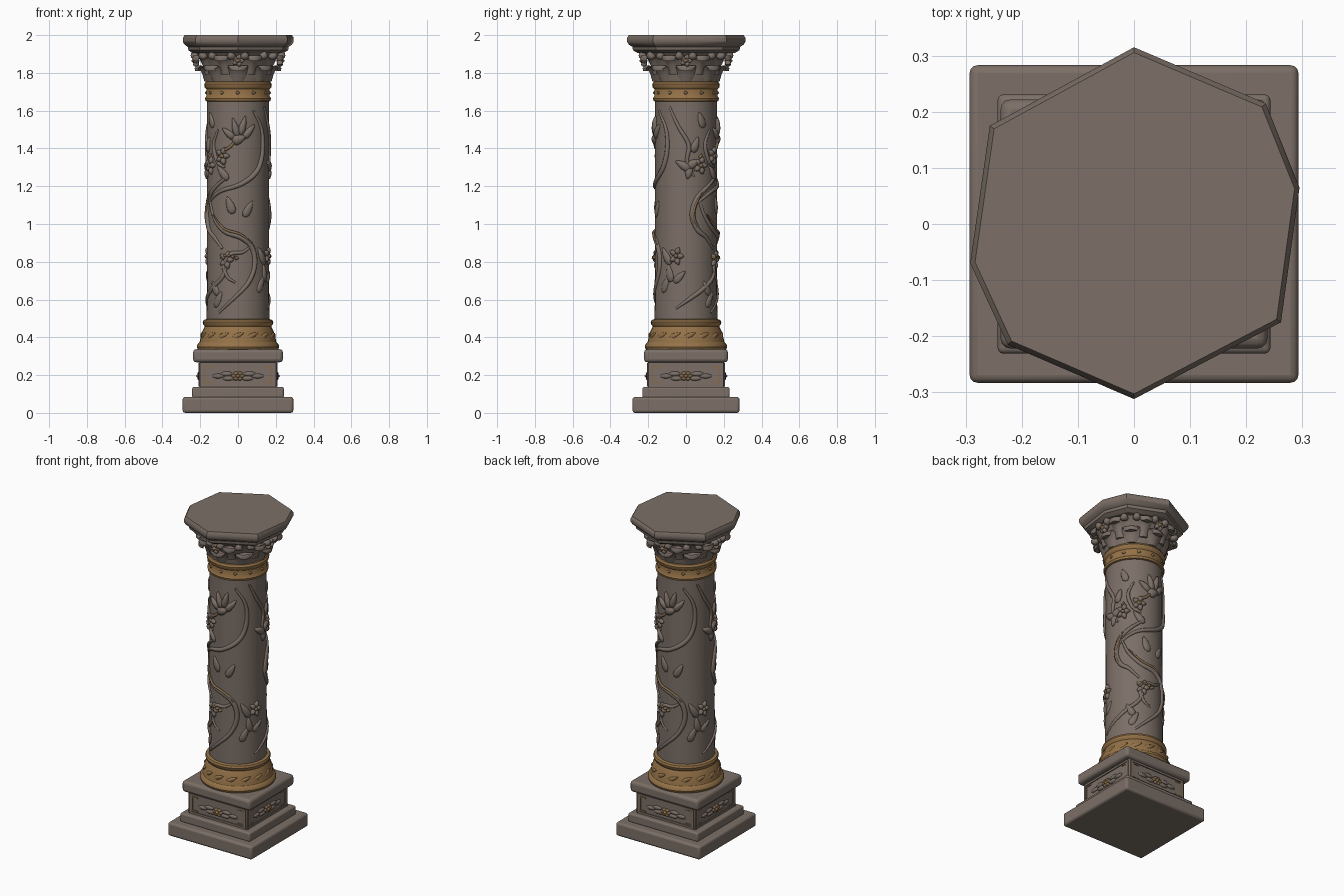
import bpy, bmesh
from math import sin, cos, pi, radians
from mathutils import Matrix, Vector

cube = bpy.data.objects.get("Cube")
if cube:
    bpy.data.objects.remove(cube, do_unlink=True)


def material(name, rgb):
    m = bpy.data.materials.new(name)
    m.use_nodes = True
    m.diffuse_color = (*rgb, 1)
    m.node_tree.nodes["Principled BSDF"].inputs["Base Color"].default_value = (*rgb, 1)
    return m


STONE = material("grey stone", (0.2, 0.16, 0.135))
GOLD = material("old gold", (0.3, 0.17, 0.065))
BRONZE = material("worn bronze", (0.23, 0.145, 0.075))
SHAFT_R = 0.163


def finish(name, bm, mat, angle=35):
    bmesh.ops.recalc_face_normals(bm, faces=bm.faces)
    me = bpy.data.meshes.new(name)
    bm.to_mesh(me)
    bm.free()
    me.materials.append(mat)
    me.shade_smooth()
    me.set_sharp_from_angle(angle=radians(angle))
    ob = bpy.data.objects.new(name, me)
    bpy.context.collection.objects.link(ob)
    return ob


def loft(name, rings, mat, angle=35):
    """Skin a stack of equal-length point rings and cap both ends."""
    bm = bmesh.new()
    loops = [[bm.verts.new(p) for p in ring] for ring in rings]
    for low, high in zip(loops, loops[1:]):
        for i in range(len(low)):
            j = (i + 1) % len(low)
            bm.faces.new((low[i], low[j], high[j], high[i]))
    bm.faces.new(loops[0])
    bm.faces.new(loops[-1])
    return finish(name, bm, mat, angle)


def lathe(name, profile, mat, n=32):
    ring = [(sin(2 * pi * i / n), cos(2 * pi * i / n)) for i in range(n)]
    return loft(name, [[(r * x, r * y, z) for x, y in ring] for r, z in profile], mat)


def block(name, hx, hy, z0, z1, bevel, mat=STONE):
    bm = bmesh.new()
    bmesh.ops.create_cube(bm, size=1, matrix=Matrix.Translation((0, 0, (z0 + z1) / 2))
                          @ Matrix.Diagonal((2 * hx, 2 * hy, z1 - z0, 1)))
    ob = finish(name, bm, mat)
    mod = ob.modifiers.new("Soft edges", "BEVEL")
    mod.width, mod.segments = bevel, 3
    return ob


def wrap(a, z, r):
    """Angle from the front in degrees, height and radius to a point."""
    return Vector((r * sin(radians(a)), -r * cos(radians(a)), z))


def bosses(name, specs, mat, r=SHAFT_R, turns=(0, 180)):
    """Flattened ovals bent round a cylinder: angle, z, length, width, depth, tilt."""
    bm = bmesh.new()
    for turn in turns:
        for a, z, length, width, depth, tilt in specs:
            made = bmesh.ops.create_icosphere(bm, subdivisions=2, radius=1)["verts"]
            t = radians(tilt)
            for v in made:
                p, q = v.co.x * length, v.co.y * width * (1 - 0.5 * v.co.x)
                u, w = p * cos(t) - q * sin(t), p * sin(t) + q * cos(t)
                v.co = wrap(a + turn + u / r * 180 / pi, z + w, r + v.co.z * depth)
    return finish(name, bm, mat, 60)


def vine(name, path, thick, mat, r=SHAFT_R, turns=(0, 180), steps=6):
    """Tapered stem through (angle, z) points, hugging the shaft."""
    cu = bpy.data.curves.new(name, "CURVE")
    cu.dimensions, cu.bevel_depth, cu.bevel_resolution = "3D", thick, 2
    cu.use_fill_caps = True
    pts = [Vector(p) for p in path]
    pts = [2 * pts[0] - pts[1]] + pts + [2 * pts[-1] - pts[-2]]
    fine = []
    for p0, p1, p2, p3 in zip(pts, pts[1:], pts[2:], pts[3:]):
        for k in range(steps):
            t = k / steps
            fine.append(0.5 * (2 * p1 + (p2 - p0) * t + (2 * p0 - 5 * p1 + 4 * p2 - p3) * t * t
                               + (3 * p1 - p0 - 3 * p2 + p3) * t ** 3))
    fine.append(pts[-2])
    for turn in turns:
        sp = cu.splines.new("POLY")
        sp.points.add(len(fine) - 1)
        sp.use_smooth = True
        for i, (q, sp_pt) in enumerate(zip(fine, sp.points)):
            sp_pt.co = (*wrap(q.x + turn, q.y, r), 1)
            sp_pt.radius = 0.45 + 0.55 * sin(pi * i / (len(fine) - 1))
    cu.materials.append(mat)
    ob = bpy.data.objects.new(name, cu)
    bpy.context.collection.objects.link(ob)


# Square pedestal
block("plinth", 0.293, 0.283, 0, 0.085, 0.014)
block("plinth_step", 0.243, 0.231, 0.08, 0.137, 0.01)
block("pedestal_die", 0.203, 0.2, 0.13, 0.28, 0.006)
block("pedestal_cap", 0.238, 0.222, 0.268, 0.337, 0.018)

# Carved panel on each side of the pedestal: bronze corners, frame and rosette
for side in range(4):
    turn = Matrix.Rotation(side * pi / 2, 4, "Z")
    face = 0.2 if side % 2 == 0 else 0.203

    def plate(name, parts, mat, ball=False):
        bm = bmesh.new()
        for x, z, sx, sy, sz in parts:
            mtx = turn @ Matrix.Translation((x, -face, z)) @ Matrix.Diagonal((sx, sy, sz, 1))
            if ball:
                bmesh.ops.create_icosphere(bm, subdivisions=2, radius=1, matrix=mtx)
            else:
                bmesh.ops.create_cube(bm, size=1, matrix=mtx)
        finish(name, bm, mat)

    plate("panel_frame", [(0, z, 0.37, 0.012, 0.012) for z in (0.147, 0.258)]
          + [(s * 0.188, 0.2, 0.014, 0.012, 0.12) for s in (-1, 1)], STONE)
    plate("panel_corners", [(s * 0.16, z, 0.045, 0.008, 0.008) for s in (-1, 1) for z in (0.16, 0.245)]
          + [(s * 0.177, 0.202, 0.008, 0.008, 0.09) for s in (-1, 1)], BRONZE)
    plate("panel_leaves", [(s * x, 0.195 + dz, 0.032, 0.01, 0.013) for s in (-1, 1)
                           for x, dz in ((0.05, -0.012), (0.06, 0.012), (0.105, 0))], STONE, True)
    plate("panel_rosette", [(0.021 * cos(k * pi / 3), 0.195 + 0.015 * sin(k * pi / 3), 0.014, 0.012, 0.011)
                            for k in range(6)], BRONZE, True)
    plate("panel_bud", [(0, 0.195, 0.012, 0.02, 0.011)], GOLD, True)

# Gilded foot of the shaft
lathe("shaft_foot", [(0.2, 0.33), (0.213, 0.337), (0.218, 0.35), (0.214, 0.365), (0.203, 0.375),
                     (0.2, 0.39), (0.19, 0.43), (0.176, 0.458), (0.184, 0.468), (0.187, 0.48),
                     (0.182, 0.492), (0.16, 0.498)], GOLD)
bosses("foot_leaves", [(a, 0.41, 0.035, 0.013, 0.008, 25) for a in range(0, 360, 24)],
       GOLD, 0.192, (0,))

# Shaft
lathe("shaft", [(0.166, 0.48), (0.164, 0.8), (0.163, 1.2), (0.163, 1.67)], STONE, 28)

# Climbing stems
vine("front_lower_stem", [(-66, 1.13), (-50, 1.03), (-25, 0.96), (5, 0.93), (26, 0.88), (33, 0.79),
                          (20, 0.69), (-10, 0.6), (-38, 0.53)], 0.015, STONE)
vine("front_curl", [(24, 0.88), (8, 0.85), (-14, 0.84), (-27, 0.78), (-20, 0.72), (-5, 0.69)],
     0.012, STONE)
vine("front_upper_stem", [(-75, 1.1), (-37, 1.17), (5, 1.21), (38, 1.28), (52, 1.38),
                          (50, 1.5), (30, 1.6)], 0.014, STONE)
vine("side_stem", [(160, 1.25), (135, 1.2), (112, 1.14), (102, 1.05), (112, 0.97), (130, 0.93),
                   (150, 0.87)], 0.015, STONE)
vine("side_curl", [(70, 0.55), (95, 0.6), (120, 0.65), (150, 0.72), (160, 0.8)], 0.013, STONE)
vine("side_top_stem", [(58, 1.62), (75, 1.52), (95, 1.42), (92, 1.33), (105, 1.25)], 0.012, STONE)
vine("side_tendril", [(140, 1.5), (128, 1.42), (138, 1.33), (155, 1.3)], 0.011, STONE)
vine("front_gilt_edge", [(-50, 1.05), (-25, 0.975), (5, 0.945), (28, 0.89)], 0.007, BRONZE, 0.173)
vine("side_gilt_edge", [(120, 1.17), (107, 1.1), (102, 1.03), (110, 0.98)], 0.007, BRONZE, 0.174)
vine("flower_gilt_stem", [(-42, 1.32), (-30, 1.38), (-14, 1.41), (-2, 1.45)], 0.009, BRONZE, 0.167)

# Flowers and leaves in relief
bosses("front_flower", [(-18, 1.48, 0.045, 0.018, 0.018, 140), (-5, 1.51, 0.055, 0.018, 0.02, 105),
                        (9, 1.52, 0.055, 0.018, 0.02, 75), (21, 1.49, 0.05, 0.018, 0.018, 50),
                        (2, 1.45, 0.04, 0.026, 0.02, 20)], STONE)
bosses("stem_leaves", [(-30, 1.27, 0.05, 0.02, 0.013, 130), (-15, 1.1, 0.05, 0.022, 0.01, 110),
                       (20, 1.08, 0.05, 0.02, 0.01, 60), (-48, 0.66, 0.045, 0.02, 0.012, 120),
                       (48, 0.68, 0.05, 0.02, 0.01, 65), (85, 1.31, 0.05, 0.022, 0.017, 150),
                       (104, 1.32, 0.04, 0.022, 0.017, 30), (95, 1.27, 0.035, 0.02, 0.015, 260),
                       (50, 0.83, 0.055, 0.02, 0.014, 120), (58, 0.74, 0.05, 0.02, 0.012, 100),
                       (78, 0.72, 0.045, 0.018, 0.01, 45), (-72, 1.42, 0.045, 0.02, 0.014, 70),
                       (140, 0.6, 0.05, 0.02, 0.01, 60), (120, 1.55, 0.045, 0.02, 0.01, 110)], STONE)
bosses("edge_flowers", [(a + 8 * cos(k * 1.25), z + 0.03 * sin(k * 1.25), 0.02, 0.015, 0.017, k * 72)
                        for a, z in ((-62, 1.31), (-22, 0.81), (150, 1.36), (158, 0.81), (72, 0.83))
                        for k in range(5)], STONE)
bosses("gilt_buds", [(-62, 1.31, 0.012, 0.014, 0.02, 90), (-62, 1.36, 0.014, 0.008, 0.015, 60),
                     (150, 1.36, 0.013, 0.016, 0.02, 90), (72, 0.83, 0.012, 0.012, 0.02, 0)]
       + [(-30 + 7 * k, 0.825 + 0.008 * sin(k), 0.011, 0.009, 0.02, 0) for k in range(5)], BRONZE)

# Gilded collar under the capital
lathe("collar", [(0.16, 1.648), (0.172, 1.652), (0.175, 1.665), (0.168, 1.675), (0.168, 1.715),
                 (0.177, 1.725), (0.179, 1.74), (0.172, 1.752), (0.16, 1.757)], GOLD)
bosses("collar_studs", [(a, 1.695, 0.011, 0.008, 0.007, 0) for a in range(0, 360, 30)],
       BRONZE, 0.168, (0,))

# Capital: flared bell, two tiers of curling leaves, scrolls and gilt flowers
lathe("capital_bell", [(0.165, 1.75), (0.172, 1.78), (0.18, 1.82), (0.195, 1.87), (0.225, 1.905),
                       (0.25, 1.93)], STONE)


def leaf_tier(name, count, offset, path, half_width, thick):
    bm = bmesh.new()
    for k in range(count):
        turn = Matrix.Rotation(2 * pi * k / count + radians(offset), 4, "Z")
        rows = []
        for i, (r, z) in enumerate(path):
            w = half_width * (0.75 + 0.35 * sin(pi * i / (len(path) - 1)))
            rows.append([bm.verts.new(turn @ Vector((x * w, -r - d, z)))
                         for x, d in ((-1, -thick), (-0.55, 0.3 * thick), (0, thick), (0.55, 0.3 * thick),
                                      (1, -thick), (0, -2 * thick))])
        for a, b in zip(rows, rows[1:]):
            for i in range(6):
                j = (i + 1) % 6
                bm.faces.new((a[i], a[j], b[j], b[i]))
        bm.faces.new(rows[0])
        bm.faces.new(rows[-1])
    return finish(name, bm, STONE, 50)


leaf_tier("lower_leaves", 8, 0, [(0.168, 1.755), (0.178, 1.79), (0.192, 1.825), (0.21, 1.838),
                                 (0.22, 1.825), (0.217, 1.81)], 0.048, 0.01)
leaf_tier("upper_leaves", 8, 22.5, [(0.178, 1.79), (0.19, 1.84), (0.212, 1.88), (0.24, 1.893),
                                    (0.25, 1.878), (0.246, 1.862)], 0.04, 0.011)
bosses("capital_scrolls", [(a + s * 9, 1.893, 0.024, 0.022, 0.026, 90) for a in range(0, 360, 45)
                           for s in (-1, 1)], STONE, 0.228, (0,))
bosses("capital_flowers", [(a + 5 * cos(k * pi / 2.5), 1.865 + 0.02 * sin(k * pi / 2.5),
                            0.015, 0.014, 0.016, k * 72) for a in range(0, 360, 90)
                           for k in range(5)], STONE, 0.222, (0,))
bosses("capital_gilt_buds", [(a, 1.865, 0.017, 0.011, 0.022, 20) for a in range(0, 360, 90)],
       BRONZE, 0.225, (0,))

# Irregular eight-sided top slab
corners = [(0, 0.315), (0.235, 0.215), (0.295, 0.065), (0.262, -0.175), (0, -0.312),
           (-0.225, -0.215), (-0.292, -0.07), (-0.257, 0.175)]
slab = [(0.82, 1.905), (0.9, 1.92), (0.91, 1.938), (0.97, 1.95), (1, 1.965), (1, 1.985), (0.97, 2)]
loft("top_slab", [[(x * s, y * s, z) for x, y in corners] for s, z in slab], STONE, 30)
